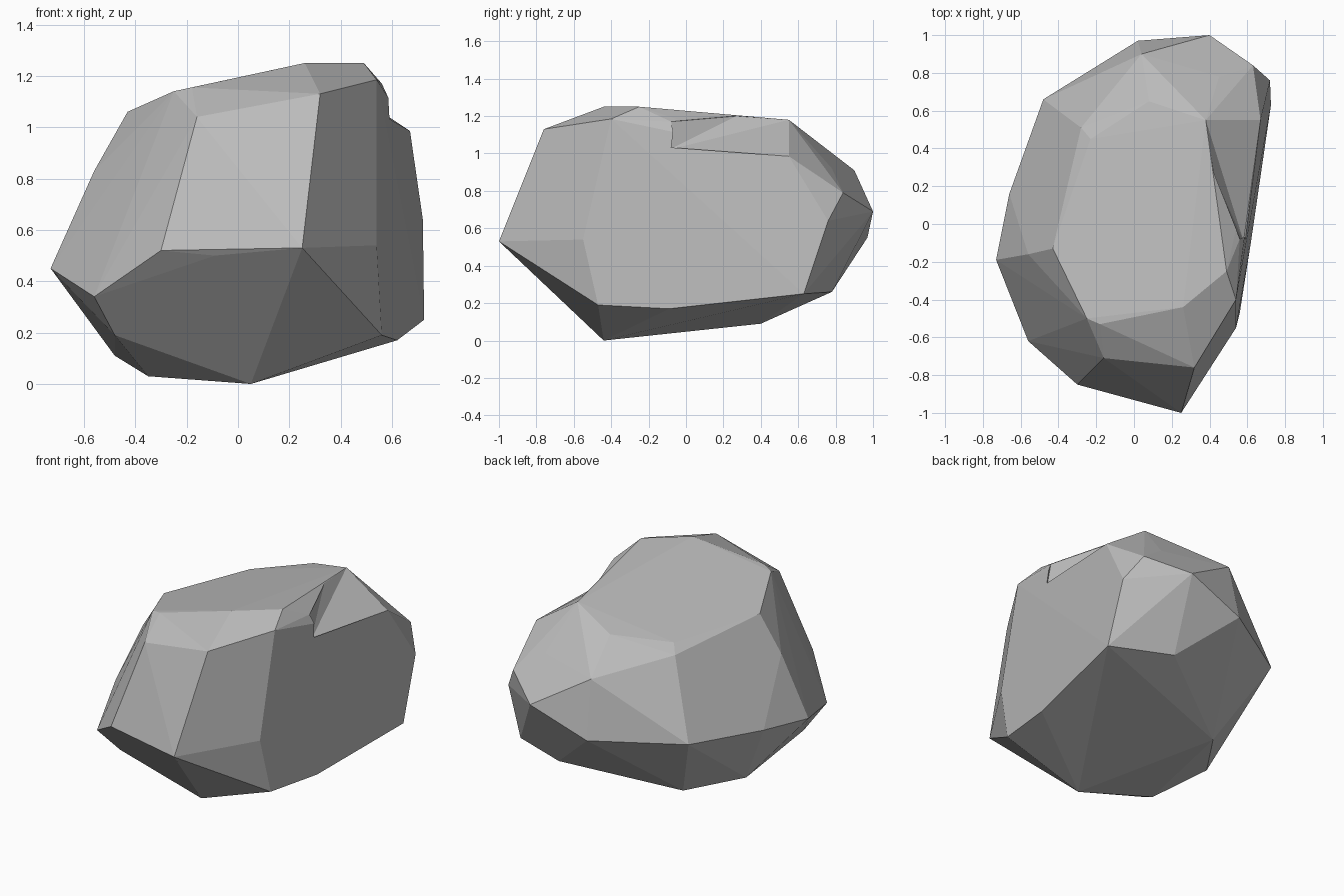
import bpy
import bmesh
import math

default_cube = bpy.data.objects.get("Cube")
if default_cube:
    bpy.data.objects.remove(default_cube, do_unlink=True)


def make_material(name, level):
    material = bpy.data.materials.new(name)
    material.use_nodes = True
    colour = (level, level, level, 1)
    material.diffuse_color = colour
    shader = material.node_tree.nodes["Principled BSDF"]
    shader.inputs["Base Color"].default_value = colour
    shader.inputs["Roughness"].default_value = 0.9
    return material


def make_hull(name, corners, material, merge_angle=0.0):
    """Wrap a faceted convex solid around the given corner points."""
    bm = bmesh.new()
    for corner in corners:
        bm.verts.new(corner)
    result = bmesh.ops.convex_hull(bm, input=bm.verts)
    leftover = {v for v in result["geom_interior"] + result["geom_unused"]
                if isinstance(v, bmesh.types.BMVert)}
    bmesh.ops.delete(bm, geom=list(leftover), context="VERTS")
    if merge_angle:
        # Join nearly level triangles into broad stone facets
        bmesh.ops.dissolve_limit(bm, angle_limit=math.radians(merge_angle),
                                 verts=bm.verts, edges=bm.edges)
    bmesh.ops.recalc_face_normals(bm, faces=bm.faces)
    mesh = bpy.data.meshes.new(name)
    bm.to_mesh(mesh)
    bm.free()
    mesh.materials.append(material)
    obj = bpy.data.objects.new(name, mesh)
    bpy.context.collection.objects.link(obj)
    return obj


stone = make_material("stone grey", 0.5)

# Underside of the boulder
underside = [
    (0.05, -0.44, 0.0), (-0.35, -0.25, 0.03), (-0.48, 0.08, 0.11),
    (-0.26, 0.40, 0.09), (0.35, 0.78, 0.26), (0.725, 0.63, 0.25),
    (0.62, -0.09, 0.17), (0.56, -0.47, 0.19), (0.08, -0.58, 0.145),
    (-0.48, -0.50, 0.19),
]

# Widest ring, going round from the front tip
waist = [
    (0.25, -1.0, 0.53), (-0.09, -0.89, 0.50), (-0.30, -0.85, 0.52),
    (-0.56, -0.62, 0.34), (-0.73, -0.19, 0.45), (-0.66, 0.16, 0.49),
    (-0.48, 0.66, 0.54), (0.02, 0.97, 0.55), (0.40, 1.0, 0.69),
    (0.63, 0.84, 0.79), (0.72, 0.76, 0.64), (0.54, -0.55, 0.54),
]

# Shoulder where the sides turn in
shoulder = [
    (0.32, -0.76, 1.13), (-0.16, -0.71, 1.04), (-0.56, -0.16, 0.83),
    (-0.28, 0.51, 1.0), (0.04, 0.90, 0.91), (0.45, 0.78, 0.92),
]

# Crown, the broad sloping top
crown = [
    (0.26, -0.44, 1.25), (0.49, -0.25, 1.25), (0.54, -0.40, 1.185),
    (-0.18, -0.53, 1.155), (-0.25, -0.50, 1.14), (-0.43, -0.13, 1.06),
    (-0.23, 0.45, 1.045), (0.08, 0.65, 1.09),
]

# Chipped ledge on the left side: upper ridge and lower lip
ridge = [(0.56, -0.08, 1.17), (0.42, 0.27, 1.2), (0.38, 0.55, 1.18)]
lip = [(0.58, -0.09, 1.02), (0.67, 0.55, 0.985)]

boulder = make_hull("boulder", underside + waist + shoulder + crown + ridge + lip,
                    stone, merge_angle=2)

# Cutter that takes the chip out of the ledge
chip = make_hull("chip_cutter", ridge + lip + [(0.85, 0.2, 1.35)], stone)
chip.hide_render = True
chip.hide_viewport = True
cut = boulder.modifiers.new("chip", "BOOLEAN")
cut.operation = "DIFFERENCE"
cut.solver = "EXACT"
cut.object = chip
